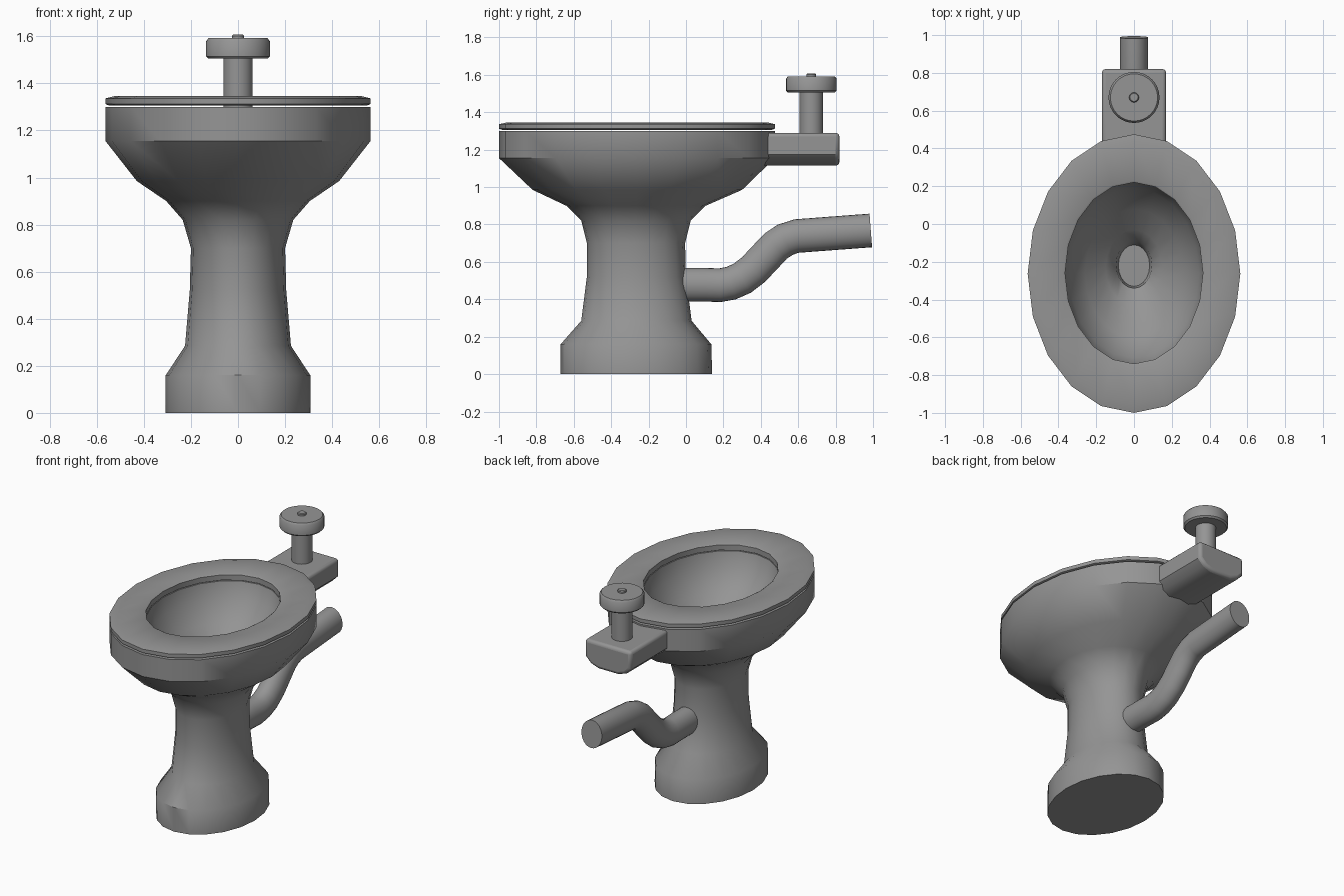
import bpy, bmesh, math
from mathutils import Vector

cube = bpy.data.objects.get("Cube")
if cube:
    bpy.data.objects.remove(cube, do_unlink=True)

grey = bpy.data.materials.new("grey ceramic")
grey.use_nodes = True
grey.diffuse_color = (0.3, 0.3, 0.3, 1)
grey.node_tree.nodes["Principled BSDF"].inputs["Base Color"].default_value = (0.3, 0.3, 0.3, 1)


def finish(name, bm, angle=40):
    bmesh.ops.recalc_face_normals(bm, faces=bm.faces)
    mesh = bpy.data.meshes.new(name)
    bm.to_mesh(mesh)
    bm.free()
    mesh.materials.append(grey)
    obj = bpy.data.objects.new(name, mesh)
    bpy.context.collection.objects.link(obj)
    bpy.ops.object.select_all(action='DESELECT')
    obj.select_set(True)
    bpy.context.view_layer.objects.active = obj
    bpy.ops.object.shade_smooth_by_angle(angle=math.radians(angle))
    return obj


def bridge(bm, points, closed=False):
    """Skin a list of point rings; cap the ends or join them."""
    rings = [[bm.verts.new(p) for p in ring] for ring in points]
    n = len(rings[0])
    pairs = list(zip(rings, rings[1:]))
    if closed:
        pairs.append((rings[-1], rings[0]))
    else:
        bm.faces.new(rings[0])
        bm.faces.new(rings[-1])
    for a, b in pairs:
        for i in range(n):
            j = (i + 1) % n
            bm.faces.new((a[i], a[j], b[j], b[i]))


def oval(z, rx, front, back, n=20):
    cy, ry = (front + back) / 2, (back - front) / 2
    return [(rx * math.sin(math.tau * i / n), cy + ry * math.cos(math.tau * i / n), z)
            for i in range(n)]


def loft(name, sections, closed=False):
    bm = bmesh.new()
    bridge(bm, [oval(*s) for s in sections], closed)
    return finish(name, bm)


# Pedestal and bowl: height, half width, front, back
loft("pedestal_bowl", [
    (0, .307, -.67, .14), (.16, .307, -.67, .135),
    (.285, .225, -.56, .03), (.52, .205, -.53, 0),
    (.70, .20, -.53, -.005), (.82, .235, -.56, .025),
    (.90, .305, -.64, .105), (.985, .43, -.82, .30),
    (1.155, .563, -1, .475), (1.30, .563, -1, .475),
    (1.30, .365, -.74, .22), (1.20, .345, -.71, .19),
    (1.08, .26, -.60, .08), (.98, .15, -.43, -.03),
    (.92, .095, -.34, -.09), (.84, .083, -.33, -.11)])

# Seat ring with softened outer rim
loft("seat", [
    (1.305, .545, -.98, .455), (1.312, .563, -1, .475),
    (1.336, .563, -1, .475), (1.346, .525, -.955, .435),
    (1.346, .375, -.75, .23), (1.340, .365, -.74, .22),
    (1.305, .365, -.74, .22)], closed=True)

# Flush valve box: flat top, tapered underside
half = [(.17, 1.29), (.17, 1.175), (.13, 1.135), (.075, 1.115)]
outline = half + [(-x, z) for x, z in reversed(half)]
bm = bmesh.new()
bridge(bm, [[(x, y, z) for x, z in outline] for y in (.34, .82)])
box = finish("valve_box", bm)
bevel = box.modifiers.new("soft edges", 'BEVEL')
bevel.width = .02
bevel.segments = 3
bevel.limit_method = 'ANGLE'
bevel.angle_limit = math.radians(50)


# Valve stem, knob and button as turned profiles
def turned(name, profile, y=.67):
    return loft(name, [(z, r, y - r, y + r, 32) for r, z in profile])


turned("valve_stem", [(.0625, 1.27), (.0625, 1.52)])
turned("valve_knob", [(.125, 1.505), (.135, 1.515), (.135, 1.58), (.125, 1.592)])
turned("valve_button", [(.026, 1.58), (.026, 1.602), (.021, 1.607)])

# Waste pipe swept along a path in the side plane
path = [Vector((0, y, z)) for y, z in (
    (-.06, .478), (.10, .478), (.18, .475), (.24, .486), (.30, .512), (.36, .558),
    (.43, .632), (.48, .685), (.53, .718), (.59, .738), (.988, .768))]
rings = []
for i, p in enumerate(path):
    t = (path[min(i + 1, len(path) - 1)] - path[max(i - 1, 0)]).normalized()
    up = Vector((0, -t.z, t.y))
    rings.append([p + Vector((.075 * math.cos(a), 0, 0)) + up * .09 * math.sin(a)
                  for a in (math.tau * k / 24 for k in range(24))])
bm = bmesh.new()
bridge(bm, rings)
finish("waste_pipe", bm)
